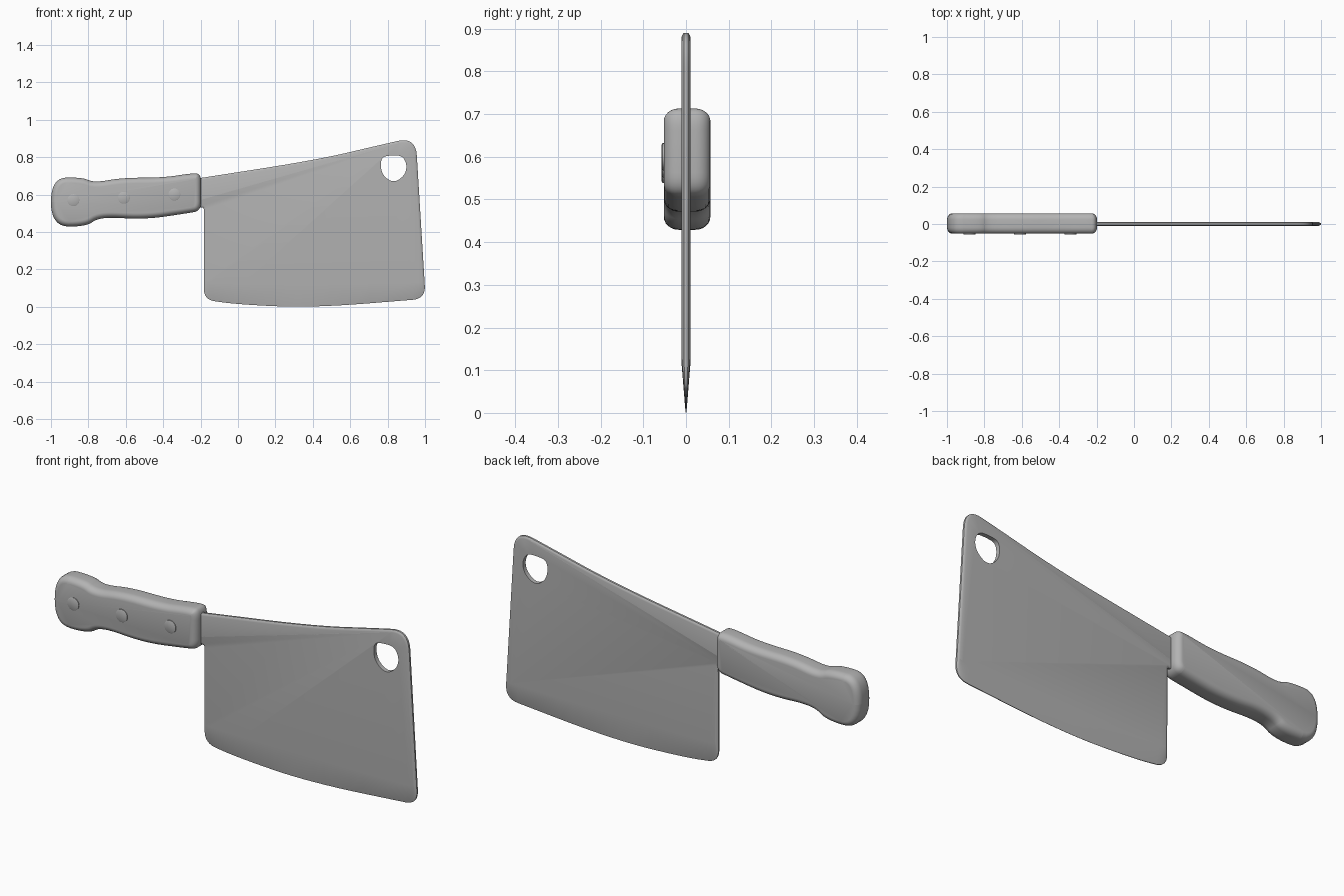
import bpy, bmesh, math
from mathutils import Vector

if "Cube" in bpy.data.objects:
    bpy.data.objects.remove(bpy.data.objects["Cube"], do_unlink=True)

grey = bpy.data.materials.new("plain grey")
grey.use_nodes = True
grey.diffuse_color = (0.45, 0.45, 0.45, 1)
grey.node_tree.nodes["Principled BSDF"].inputs["Base Color"].default_value = grey.diffuse_color


def rounded(corners, steps=8):
    """Round each (x, z, cut) corner with a quadratic curve."""
    pts = []
    n = len(corners)
    for i, (x, z, cut) in enumerate(corners):
        p = Vector((x, z))
        ends = []
        for q in (corners[i - 1], corners[(i + 1) % n]):
            edge = Vector(q[:2]) - p
            ends.append(p + edge.normalized() * min(cut, edge.length * 0.499))
        a, b = ends
        for k in range(steps + 1):
            t = k / steps
            pts.append(a * (1 - t) ** 2 + p * (2 * t * (1 - t)) + b * t * t)
    return pts


def inset(pts, d):
    """Move a clockwise outline inwards by d."""
    out = []
    for i, p in enumerate(pts):
        t = (pts[(i + 1) % len(pts)] - pts[i - 1]).normalized()
        out.append(p + Vector((t.y, -t.x)) * d)
    return out


def slab(name, outline, rings, centre=0.0, shape=None):
    """Build a flat solid whose rim follows (inset, half thickness) rings."""
    bm = bmesh.new()
    layers = [(d, -h, k) for k, (d, h) in reversed(list(enumerate(rings)))]
    layers += [(d, h, k) for k, (d, h) in enumerate(rings)]
    loops = []
    for d, y, k in layers:
        loop = []
        for p in inset(outline, d):
            x, yy, z = shape(p.x, y, p.y, k) if shape else (p.x, y, p.y)
            loop.append(bm.verts.new((x, yy + centre, z)))
        loops.append(loop)
    n = len(outline)
    for a, b in zip(loops, loops[1:]):
        for i in range(n):
            j = (i + 1) % n
            bm.faces.new((a[i], a[j], b[j], b[i]))
    bm.faces.new(loops[0])
    bm.faces.new(loops[-1])
    bmesh.ops.recalc_face_normals(bm, faces=bm.faces)
    mesh = bpy.data.meshes.new(name)
    bm.to_mesh(mesh)
    bm.free()
    mesh.materials.append(grey)
    obj = bpy.data.objects.new(name, mesh)
    bpy.context.collection.objects.link(obj)
    return obj


def activate(obj):
    bpy.ops.object.select_all(action='DESELECT')
    obj.select_set(True)
    bpy.context.view_layer.objects.active = obj


def smooth(obj, degrees):
    activate(obj)
    bpy.ops.object.shade_smooth_by_angle(angle=math.radians(degrees))


# Blade with a wedge ground along its lower edge
def wedge(x, y, z, ring):
    if z < 0.15:
        if ring == 2:
            z = 0.12 + 0.2 * z
        else:
            y *= max(0.1, (max(z, 0) / 0.15) ** 0.6)
    return x, y, z


blade_outline = rounded([
    (-0.28, 0.66, 0.01), (-0.21, 0.687, 0.02), (0.42, 0.785, 0.3),
    (0.76, 0.865, 0.1), (0.95, 0.908, 0.1), (1.003, 0.043, 0.07),
    (0.4, -0.006, 1), (0, 0.012, 1), (-0.183, 0.038, 0.06),
    (-0.183, 0.53, 0.01), (-0.28, 0.54, 0.01)])
blade = slab("blade", blade_outline, [(0, 0.005), (0.005, 0.009), (0.012, 0.011)], shape=wedge)

# Hanging hole cut through the far upper corner
hole_outline = rounded([
    (0.83, 0.66, 0.04), (0.765, 0.71, 1), (0.762, 0.80, 1), (0.82, 0.81, 1),
    (0.88, 0.808, 1), (0.905, 0.755, 1), (0.89, 0.70, 1)])
cutter = slab("hole_cutter", hole_outline, [(0, 0.1)])
cutter.hide_render = True
cut = blade.modifiers.new("hole", 'BOOLEAN')
cut.operation = 'DIFFERENCE'
cut.solver = 'EXACT'
cut.object = cutter
activate(blade)
bpy.ops.object.modifier_apply(modifier=cut.name)
bpy.data.objects.remove(cutter, do_unlink=True)
smooth(blade, 40)

# Handle with a round butt and softly rounded rim
handle_outline = rounded([
    (-1, 0.69, 1), (-0.83, 0.692, 1), (-0.77, 0.663, 1), (-0.62, 0.69, 1),
    (-0.4, 0.69, 1), (-0.25, 0.714, 1), (-0.197, 0.712, 0.05),
    (-0.197, 0.513, 0.05), (-0.27, 0.50, 1), (-0.5, 0.466, 1),
    (-0.74, 0.482, 1), (-0.81, 0.428, 1), (-1, 0.43, 1)])
rim = [(0.03 * (1 - math.cos(a)), 0.0195 + 0.035 * math.sin(a))
       for a in (math.pi / 2 * k / 6 for k in range(7))]
handle = slab("handle", handle_outline, rim, centre=0.0025)
smooth(handle, 50)

# Three low rivets on the front of the handle
for i, (x, z) in enumerate([(-0.88, 0.57), (-0.61, 0.583), (-0.34, 0.6)]):
    circle = [Vector((x + 0.032 * math.sin(a), z + 0.032 * math.cos(a)))
              for a in (math.tau * k / 24 for k in range(24))]
    rivet = slab(f"rivet_{i + 1}", circle, [(0, 0.003), (0.004, 0.005)], centre=-0.052)
    smooth(rivet, 40)
